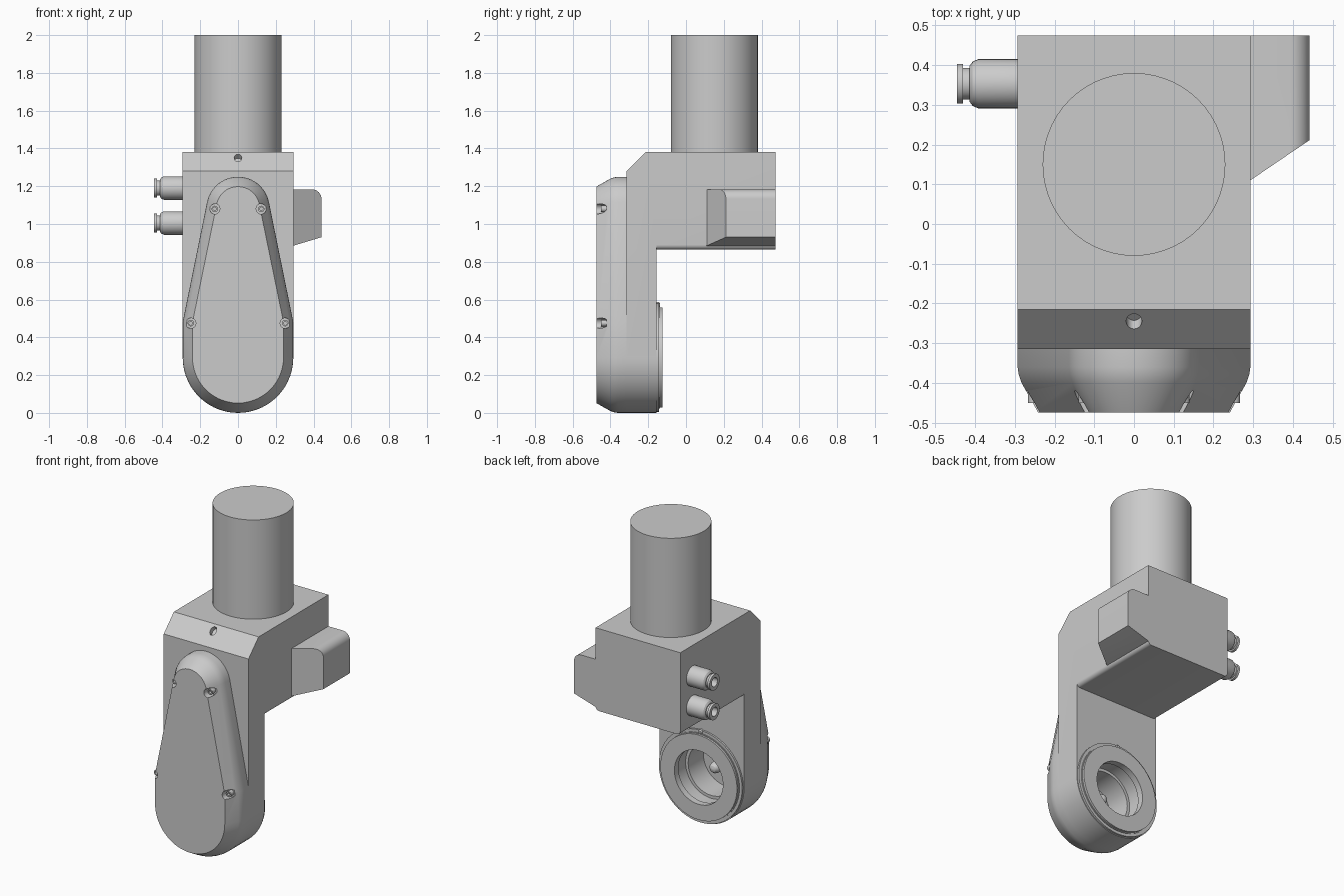
import bpy, bmesh
from math import sin, cos, pi, atan2, radians
from mathutils import Vector, Matrix

if "Cube" in bpy.data.objects:
    bpy.data.objects.remove(bpy.data.objects["Cube"])


def loft(name, loops, cap_start=True, cap_end=True):
    """Bridge equal-sized loops of points into a solid."""
    bm = bmesh.new()
    rings = [[bm.verts.new(p) for p in lp] for lp in loops]
    n = len(rings[0])
    for a, b in zip(rings, rings[1:]):
        for i in range(n):
            j = (i + 1) % n
            bm.faces.new((a[i], a[j], b[j], b[i]))
    if cap_start:
        bm.faces.new(rings[0][::-1])
    if cap_end:
        bm.faces.new(rings[-1])
    bmesh.ops.recalc_face_normals(bm, faces=bm.faces)
    me = bpy.data.meshes.new(name)
    bm.to_mesh(me)
    bm.free()
    ob = bpy.data.objects.new(name, me)
    bpy.context.collection.objects.link(ob)
    return ob


def lathe(name, centre, axis, profile, n=40, **caps):
    """Revolve (radius, distance along axis) pairs around an axis."""
    rot = Vector(axis).to_track_quat('Z', 'Y')
    c = Vector(centre)
    return loft(name, [[c + rot @ Vector((r * cos(2 * pi * i / n), r * sin(2 * pi * i / n), t))
                        for i in range(n)] for r, t in profile], **caps)


def prism_y(name, pts, y0, y1):
    return loft(name, [[(x, y, z) for x, z in pts] for y in (y0, y1)])


def boolean(ob, other, op='DIFFERENCE'):
    m = ob.modifiers.new(op, 'BOOLEAN')
    m.operation, m.object, m.solver = op, other, 'EXACT'
    bpy.context.view_layer.objects.active = ob
    bpy.ops.object.modifier_apply(modifier=m.name)
    bpy.data.objects.remove(other)


def arc(cx, cz, r, a0, a1, n):
    return [(cx + r * cos(a0 + (a1 - a0) * i / n), cz + r * sin(a0 + (a1 - a0) * i / n))
            for i in range(n + 1)]


W, CZ = 0.293, 0.293   # half width, hub height


# Arm plate with round bottom and sloped top front edge
body = prism_y("gearbox_body", arc(0, CZ, W, pi, 2 * pi, 28) + [(W, 1.38), (-W, 1.38)], -0.315, -0.155)
bm = bmesh.new()
bm.from_mesh(body.data)
edge = [e for e in bm.edges if all(v.co.z > 1.37 and v.co.y < -0.3 for v in e.verts)]
bmesh.ops.bevel(bm, geom=edge, offset=0.1, segments=1, affect='EDGES')
bm.to_mesh(body.data)
bm.free()

# Rear block with rounded lower edges
f = 0.025
block = prism_y("rear_block", arc(-W + f, 0.865 + f, f, pi, 1.5 * pi, 5)
                + arc(W - f, 0.865 + f, f, 1.5 * pi, 2 * pi, 5) + [(W, 1.38), (-W, 1.38)], -0.155, 0.475)
boolean(body, block, 'UNION')

# Vent hole in the slope
vent = lathe("vent_cutter", (0, 0, 0), (0, 0, 1), [(0.02, -0.03), (0.02, 0.05)], n=20)
vent.data.transform(Matrix.Translation((0, -0.245, 1.35)) @ Matrix.Rotation(radians(45), 4, 'X')
                    @ Matrix.Diagonal((1, 1.35, 1, 1)))
boolean(body, vent)


# Tapered front cover
def cover_loop(y, inset):
    tilt = atan2(0.128, 0.637)
    right = [(W - inset, 0.48)]
    pts = (arc(0, CZ, W - inset, pi, 2 * pi, 28) + right
           + arc(0, 1.083, 0.167 - inset, tilt, pi - tilt, 20) + [(-x, z) for x, z in right])
    return [(x, y, z) for x, z in pts]


cover = loft("front_cover", [cover_loop(y, i) for y, i in
                             [(-0.315, 0), (-0.36, 0), (-0.38, 0.003), (-0.40, 0.01), (-0.475, 0.052)]])

# Cover screws in counterbores
for x, z in [(0.123, 1.08), (0.25, 0.475)]:
    for s in (-1, 1):
        boolean(cover, lathe("screw_cutter", (s * x, -0.42, z), (0, -1, 0), [(0.027, 0), (0.027, 0.1)], n=20))
        lathe("cover_screw", (s * x, -0.41, z), (0, -1, 0),
              [(0.017, 0), (0.017, 0.04), (0.009, 0.04), (0.009, 0.025)], n=16)

# Output bore through plate and into cover
for ob in (body, cover):
    boolean(ob, lathe("bore_cutter", (0, -0.42, CZ), (0, 1, 0), [(0.2, 0), (0.2, 0.4)]))

# Hub ring with stepped bore, shaft tip and index pin
lathe("hub_ring", (0, 0, CZ), (0, 1, 0),
      [(0.288, -0.165), (0.288, -0.143), (0.27, -0.143), (0.27, -0.138), (0.265, -0.138), (0.265, -0.125),
       (0.168, -0.125), (0.168, -0.165), (0.178, -0.165), (0.178, -0.25), (0.16, -0.25), (0.16, -0.40)],
      n=56, cap_start=False)
lathe("shaft_tip", (0, -0.405, CZ), (0, 1, 0),
      [(0.035, 0), (0.035, 0.11), (0.031, 0.128), (0.02, 0.142), (0.005, 0.148)], n=24)
lathe("index_pin", (0, -0.165, CZ + 0.279), (0, 1, 0), [(0.014, 0), (0.014, 0.022), (0.008, 0.028)], n=16)

# Motor
lathe("motor", (0, 0.15, 1.37), (0, 0, 1), [(0.23, 0), (0.23, 0.63)], n=56)

# Side connector housing with slanted front
prof = [(0.28, 0.882), (0.293, 0.885), (0.442, 0.93)] + arc(0.392, 1.133, 0.05, 0, pi / 2, 8) + [(0.28, 1.183)]
loft("side_housing", [[(x, 0.475, z) for x, z in prof],
                      [(x, 0.11 + (x - 0.293) * 0.68, z) for x, z in prof]])

# Push-in air fittings
for z in (1.19, 1.005):
    lathe("air_fitting", (-0.28, 0.353, z), (-1, 0, 0),
          [(0.062, 0), (0.062, 0.112), (0.056, 0.126), (0.045, 0.134), (0.04, 0.134), (0.04, 0.15),
           (0.05, 0.15), (0.05, 0.165), (0.028, 0.165), (0.028, 0.08)], n=32)

# Smooth curved faces, keep hard edges
bpy.ops.object.select_all(action='SELECT')
bpy.context.view_layer.objects.active = body
bpy.ops.object.shade_smooth_by_angle(angle=radians(25))
